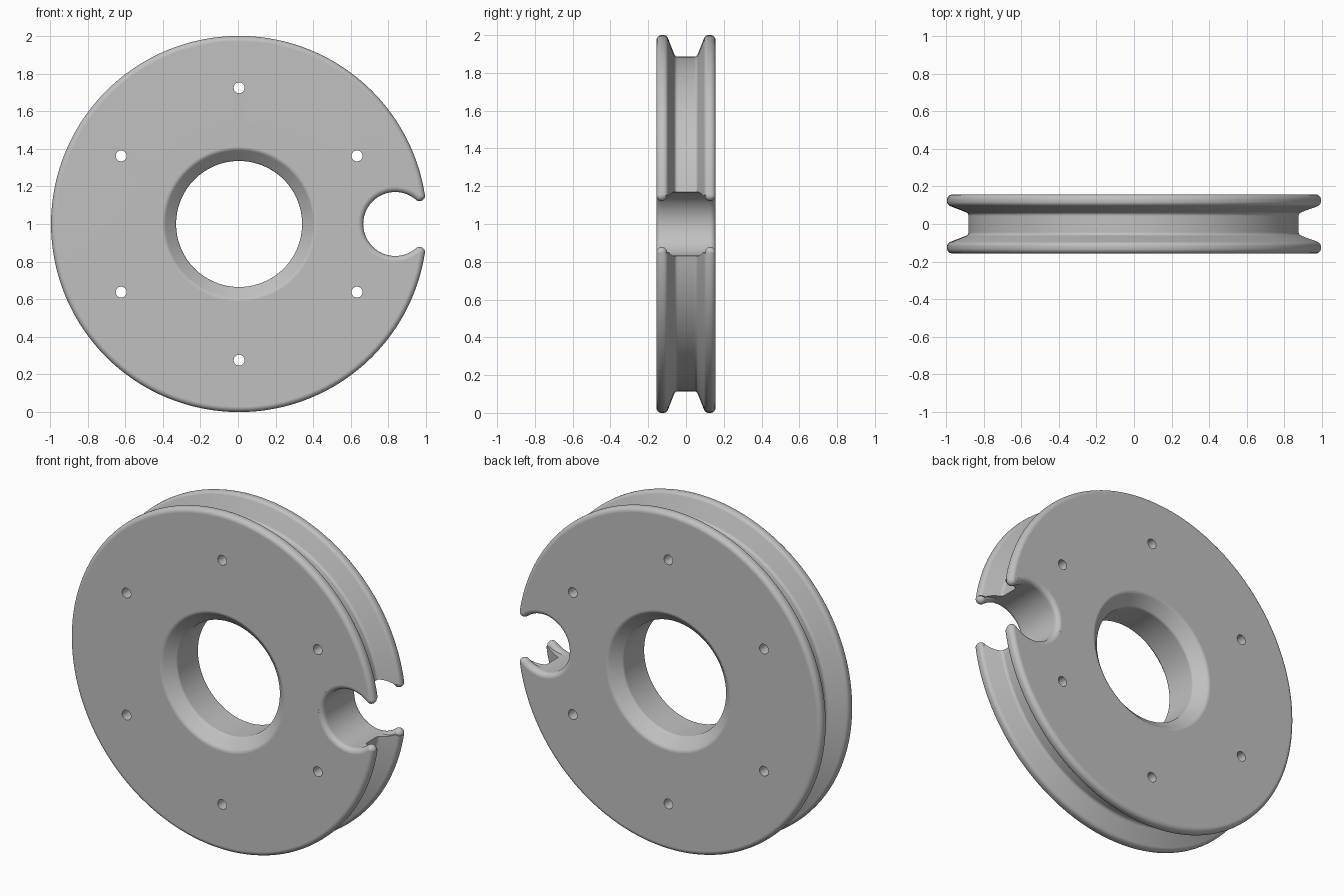
import bpy, bmesh, math
from mathutils import Vector

if "Cube" in bpy.data.objects:
    bpy.data.objects.remove(bpy.data.objects["Cube"], do_unlink=True)

HALF = 0.157       # half thickness of the wheel
FILLET = 0.0285    # rounding of the flange edges
STEPS = 128


def loft(bm, rings, loop=False):
    """Skin closed rings of points; cap the ends unless they loop."""
    rows = [[bm.verts.new(p) for p in ring] for ring in rings]
    n = len(rows[0])
    for i in range(len(rows) if loop else len(rows) - 1):
        a, b = rows[i], rows[(i + 1) % len(rows)]
        for j in range(n):
            k = (j + 1) % n
            bm.faces.new((a[j], a[k], b[k], b[j]))
    if not loop:
        bm.faces.new(rows[0])
        bm.faces.new(rows[-1])


def make_object(name, bm):
    bmesh.ops.recalc_face_normals(bm, faces=bm.faces)
    mesh = bpy.data.meshes.new(name)
    bm.to_mesh(mesh)
    bm.free()
    obj = bpy.data.objects.new(name, mesh)
    bpy.context.collection.objects.link(obj)
    return obj


def rounded(corners, steps=6):
    """Round each (y, radius, fillet) corner of a closed profile."""
    pts = [Vector((y, r, 0)) for y, r, f in corners]
    out = []
    for i, p in enumerate(pts):
        f = corners[i][2]
        a = (pts[i - 1] - p).normalized()
        b = (pts[(i + 1) % len(pts)] - p).normalized()
        half = a.angle(b) / 2
        centre = p + (a + b).normalized() * (f / math.sin(half))
        start = (p + a * (f / math.tan(half)) - centre).normalized()
        end = (p + b * (f / math.tan(half)) - centre).normalized()
        turn = start.angle(end)
        for s in range(steps + 1):
            t = turn * s / steps
            spoke = start * math.sin(turn - t) + end * math.sin(t)
            out.append(centre + spoke * (f / math.sin(turn)))
    return out


# Grooved wheel: half a section, mirrored, then turned about the y axis
side = [(-0.097, 0.335, 0.02), (-HALF, 0.40, 0.03), (-HALF, 1.0, FILLET),
        (-0.102, 1.0, 0.025), (-0.057, 0.886, 0.02)]
section = rounded(side + [(-y, r, f) for y, r, f in reversed(side)])
bm = bmesh.new()
loft(bm, [[(p.y * math.cos(t), p.x, 1 + p.y * math.sin(t)) for p in section]
          for t in (math.tau * s / STEPS for s in range(STEPS))], loop=True)
wheel = make_object("grooved_wheel", bm)

# Rim notch cutter: round pocket whose mouth and face edges are rounded
NOTCH_X, NOTCH_R = 0.83, 0.17
reach, rim = NOTCH_R + FILLET, 1 - FILLET
tip_x = (rim ** 2 - reach ** 2 + NOTCH_X ** 2) / (2 * NOTCH_X)
tip_z = math.sqrt(rim ** 2 - tip_x ** 2)
tip_angle = math.atan2(tip_z, tip_x - NOTCH_X)
rim_angle = math.atan2(tip_z, tip_x)


def notch_ring(y, grow, mouth_only):
    def widen(x):
        return grow * (min(1, max(0, (x - 0.86) / 0.08)) if mouth_only else 1)
    half = []
    for s in range(33):
        t = math.pi + (tip_angle - math.pi) * s / 32
        r = NOTCH_R + widen(NOTCH_X + NOTCH_R * math.cos(t))
        half.append((NOTCH_X + r * math.cos(t), r * math.sin(t)))
    for s in range(1, 13):
        t = tip_angle - math.pi + (rim_angle + math.pi - tip_angle) * s / 12
        r = FILLET - widen(tip_x)
        half.append((tip_x + r * math.cos(t), tip_z + r * math.sin(t)))
    half.append((1.15 * math.cos(rim_angle), 1.15 * math.sin(rim_angle)))
    outline = [(x, -z) for x, z in reversed(half[1:])] + half
    return [(x, y, 1 + z) for x, z in outline]


mid = HALF - FILLET
angles = [math.radians(86) * s / 7 for s in range(8)]
levels = [(-0.2, FILLET * (1 - math.cos(angles[-1])), False)]
for a in reversed(angles):
    levels.append((-mid - FILLET * math.sin(a), FILLET * (1 - math.cos(a)), False))
for a in angles[1:]:
    levels.append((-mid + FILLET * math.sin(a), FILLET * (1 - math.cos(a)), True))
levels += [(-y, g, m) for y, g, m in reversed(levels)]
bm = bmesh.new()
loft(bm, [notch_ring(*level) for level in levels])

# Six small bolt holes on a circle
for i in range(6):
    t = math.radians(30 + 60 * i)
    x, z = 0.724 * math.cos(t), 1 + 0.724 * math.sin(t)
    loft(bm, [[(x + 0.029 * math.cos(u), y, z + 0.029 * math.sin(u))
               for u in (math.tau * s / 24 for s in range(24))]
              for y in (-0.2, 0.2)])
cutter = make_object("notch_and_hole_cutter", bm)
cutter.hide_render = True

# Cut the wheel, then drop the cutter
cut = wheel.modifiers.new("cut", "BOOLEAN")
cut.operation = "DIFFERENCE"
cut.solver = "EXACT"
cut.object = cutter
bpy.ops.object.select_all(action="DESELECT")
wheel.select_set(True)
bpy.context.view_layer.objects.active = wheel
bpy.ops.object.modifier_apply(modifier=cut.name)
bpy.data.objects.remove(cutter, do_unlink=True)

# Centre sideways, as the notch shortens one side
xs = [v.co.x for v in wheel.data.vertices]
shift = -(min(xs) + max(xs)) / 2
for v in wheel.data.vertices:
    v.co.x += shift

# Smooth shading with crisp hole edges and flat faces
bpy.ops.object.shade_smooth_by_angle(angle=math.radians(35))
weighted = wheel.modifiers.new("flat_faces", "WEIGHTED_NORMAL")
weighted.keep_sharp = True

# Plain grey
grey = bpy.data.materials.new("plain_grey")
grey.use_nodes = True
colour = (0.53, 0.53, 0.53, 1)
grey.diffuse_color = colour
grey.node_tree.nodes["Principled BSDF"].inputs["Base Color"].default_value = colour
wheel.data.materials.clear()
wheel.data.materials.append(grey)
